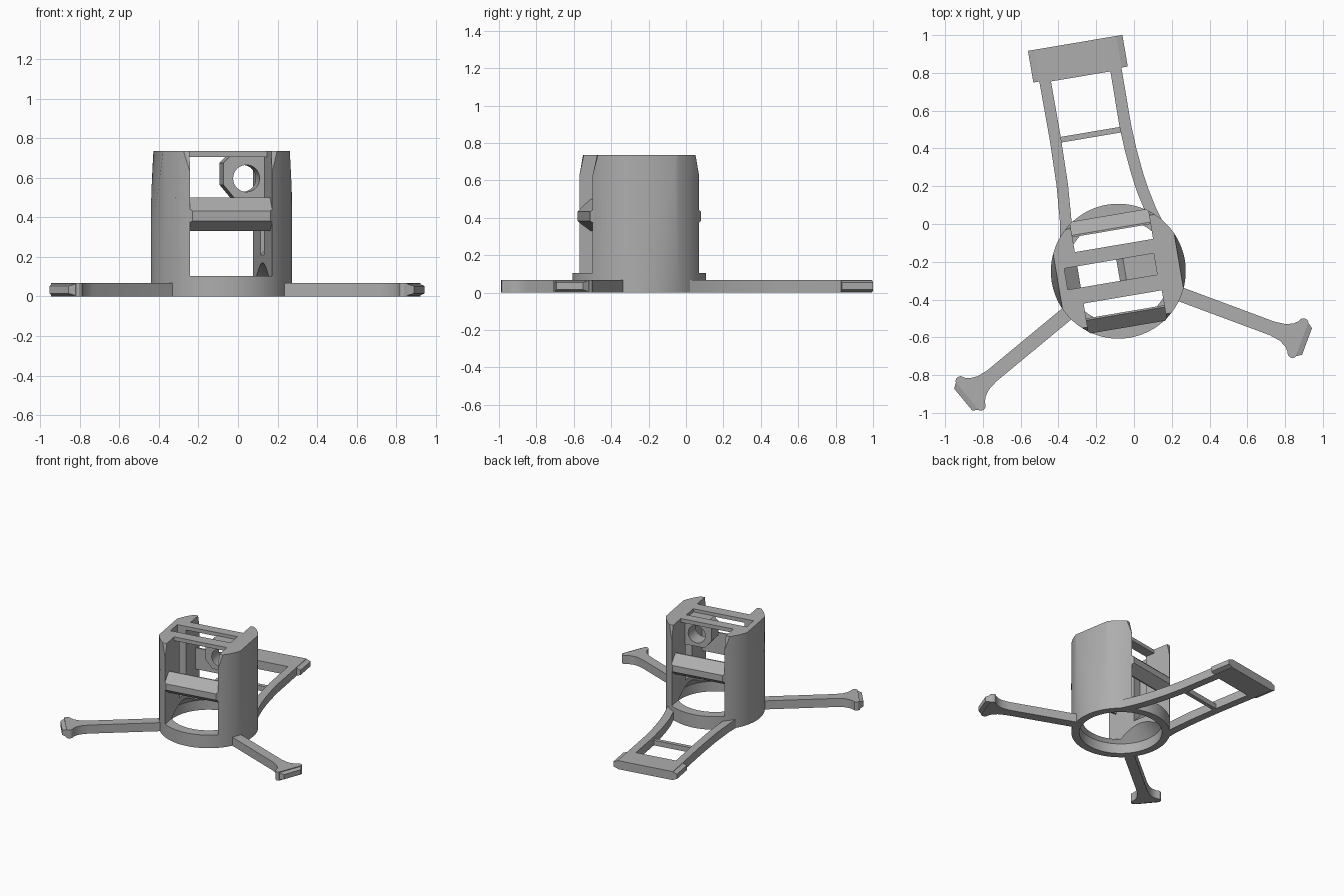
import bpy, bmesh, math
from mathutils import Matrix, Vector

if "Cube" in bpy.data.objects:
    bpy.data.objects.remove(bpy.data.objects["Cube"])

grey = bpy.data.materials.new("plain_grey")
grey.use_nodes = True
grey.diffuse_color = (0.42, 0.42, 0.42, 1)
grey.node_tree.nodes["Principled BSDF"].inputs["Base Color"].default_value = grey.diffuse_color

# The whole bracket is turned a little and shifted off centre
PLACE = Matrix.Translation((-0.083, -0.25, 0)) @ Matrix.Rotation(math.radians(9.6), 4, 'Z')
TOP, LEG_H = 0.735, 0.068


def finish(name, bm, turn=Matrix()):
    bmesh.ops.recalc_face_normals(bm, faces=bm.faces)
    mesh = bpy.data.meshes.new(name)
    bm.to_mesh(mesh)
    bm.free()
    mesh.materials.append(grey)
    ob = bpy.data.objects.new(name, mesh)
    bpy.context.collection.objects.link(ob)
    ob.matrix_world = PLACE @ turn
    return ob


def hull(name, points, turn=Matrix()):
    bm = bmesh.new()
    for p in points:
        bm.verts.new(p)
    bmesh.ops.convex_hull(bm, input=bm.verts)
    bmesh.ops.dissolve_limit(bm, angle_limit=0.01, verts=bm.verts, edges=bm.edges)
    return finish(name, bm, turn)


def box(name, x0, x1, y0, y1, z0, z1):
    return hull(name, [(x, y, z) for x in (x0, x1) for y in (y0, y1) for z in (z0, z1)])


def slab(name, outline, z0, z1, turn=Matrix()):
    # Flat outline raised from z0 to z1
    bm = bmesh.new()
    face = bm.faces.new([bm.verts.new((x, y, z0)) for x, y in outline])
    out = bmesh.ops.extrude_face_region(bm, geom=[face])
    for v in out["geom"]:
        if isinstance(v, bmesh.types.BMVert):
            v.co.z = z1
    return finish(name, bm, turn)


def drum(name, r0, r1, z0, z1, turn=Matrix()):
    bm = bmesh.new()
    bmesh.ops.create_cone(bm, cap_ends=True, segments=96, radius1=r0, radius2=r1, depth=z1 - z0,
                          matrix=turn @ Matrix.Translation((0, 0, (z0 + z1) / 2)))
    return finish(name, bm)


def combine(ob, cutter, mode='DIFFERENCE'):
    mod = ob.modifiers.new("cut", 'BOOLEAN')
    mod.operation, mod.object, mod.solver = mode, cutter, 'EXACT'
    bpy.context.view_layer.update()
    with bpy.context.temp_override(object=ob, active_object=ob, selected_objects=[ob]):
        bpy.ops.object.modifier_apply(modifier=mod.name)
    bpy.data.objects.remove(cutter)


def smooth(ob):
    bpy.ops.object.select_all(action='DESELECT')
    ob.select_set(True)
    bpy.context.view_layer.objects.active = ob
    bpy.ops.object.shade_smooth_by_angle(angle=math.radians(25))


# Tower: round body trimmed to flat sides, with sloped shoulders
tower = drum("tower", 0.357, 0.357, 0, TOP)
sides = [(0.4, -0.1), (0.36, 0.19), (0.31, 0.43), (0.31, 0.9)]
ends = [(0.45, -0.1), (0.403, 0), (0.228, 0.175), (0.228, 0.9)]
combine(tower, hull("trim", [(s * u, y, z) for u, z in sides for s in (1, -1) for y in (-1, 1)]),
        'INTERSECT')
combine(tower, hull("trim", [(x, s * v, z) for v, z in ends for s in (1, -1) for x in (-1, 1)]),
        'INTERSECT')

# Hollow inside: round bore with a coned top, then the square shaft
combine(tower, drum("bore", 0.30, 0.30, -0.1, 0.08))
combine(tower, drum("bore_cone", 0.301, 0.19, 0.079, 0.19))
combine(tower, box("shaft", -0.21, 0.21, -0.5, 0.5, 0.104, 0.705))
for s in (1, -1):
    y0, y1 = sorted((s * 0.138, s * 0.5))
    combine(tower, box("end_slot", -0.21, 0.21, y0, y1, 0.2, 0.9))
combine(tower, box("middle_slot", -0.2, 0.2, -0.052, 0.062, 0.65, 0.9))

# Pockets inside the side walls, with sloped floors
for s, high in ((-1, 0.9), (1, 0.5)):
    combine(tower, hull("pocket", [(s * u, y, z) for y in (-0.052, 0.062)
                                   for u, z in ((0.28, 0.28), (0.2, 0.2), (0.2, high), (0.28, high))]))
smooth(tower)

# Bevelled cross bars on the front and back
for s, name in ((-1, "front_cross_bar"), (1, "back_cross_bar")):
    sections = ((0.218, 0.272, 0.33, 0.5), (0.228, 0.275, 0.33, 0.5), (0.30, 0.2, 0.382, 0.432))
    hull(name, [(m * u, s * v, z) for v, u, z0, z1 in sections for m in (1, -1) for z in (z0, z1)])

# Hanging block with a round hole
lug = [(0, 0.565), (0.055, 0.5), (0.215, 0.5), (0.215, 0.71), (0.035, 0.71), (0, 0.675)]
block = hull("holed_block", [(u, y, z) for u, z in lug for y in (-0.055, 0.065)])
combine(block, drum("hole", 0.068, 0.068, -0.2, 0.2,
                    Matrix.Translation((0.118, 0, 0.597)) @ Matrix.Rotation(math.pi / 2, 4, 'X')))
smooth(block)

# Two legs with flared feet and bevelled tips
flare = [(0.315, 0.038), (0.87, 0.038), (0.93, 0.047), (0.965, 0.064), (0.985, 0.083),
         (0.997, 0.104), (1.01, 0.11), (1.025, 0.109), (1.037, 0.1)]
for angle, side in ((-30, "left"), (210, "right")):
    turn = Matrix.Rotation(math.radians(angle), 4, 'Z')
    outline = flare + [(r, -w) for r, w in reversed(flare)]
    smooth(slab(side + "_leg", outline, 0, LEG_H, turn))
    hull(side + "_foot_tip", [(r, m * w, z) for r, w, z0, z1 in
                              ((1.03, 0.1, 0.003, 0.065), (1.066, 0.075, 0.015, 0.053))
                              for m in (1, -1) for z in (z0, z1)], turn)

# Back frame: two curved rails given as (distance, inner, outer)
left_rail = [(0.225, 0.21, 0.275), (0.3, 0.19, 0.252), (0.4, 0.167, 0.23), (0.5, 0.153, 0.215),
             (0.62, 0.141, 0.203), (0.75, 0.134, 0.196), (1.06, 0.135, 0.196)]
right_rail = [(0.225, 0.215, 0.275), (0.3, 0.2, 0.262), (0.5, 0.186, 0.247),
              (0.75, 0.182, 0.242), (1.06, 0.184, 0.245)]
for s, rail, name in ((1, left_rail, "left_rail"), (-1, right_rail, "right_rail")):
    outline = [(s * a, v) for v, a, b in rail] + [(s * b, v) for v, a, b in reversed(rail)]
    smooth(slab(name, outline, 0, LEG_H))
box("frame_end_plate", -0.245, 0.196, 1.05, 1.23, 0, LEG_H)
box("frame_cross_strip", -0.19, 0.14, 0.722, 0.752, 0, 0.04)

# Bevelled lips on both sides of the end plate
for edge, tip, name in ((0.195, 0.23, "left_lip"), (-0.244, -0.277, "right_lip")):
    hull(name, [(u, v, z) for u, z0, z1 in ((edge, 0.003, 0.065), (tip, 0.015, 0.053))
                for v in (1.06, 1.23) for z in (z0, z1)])
